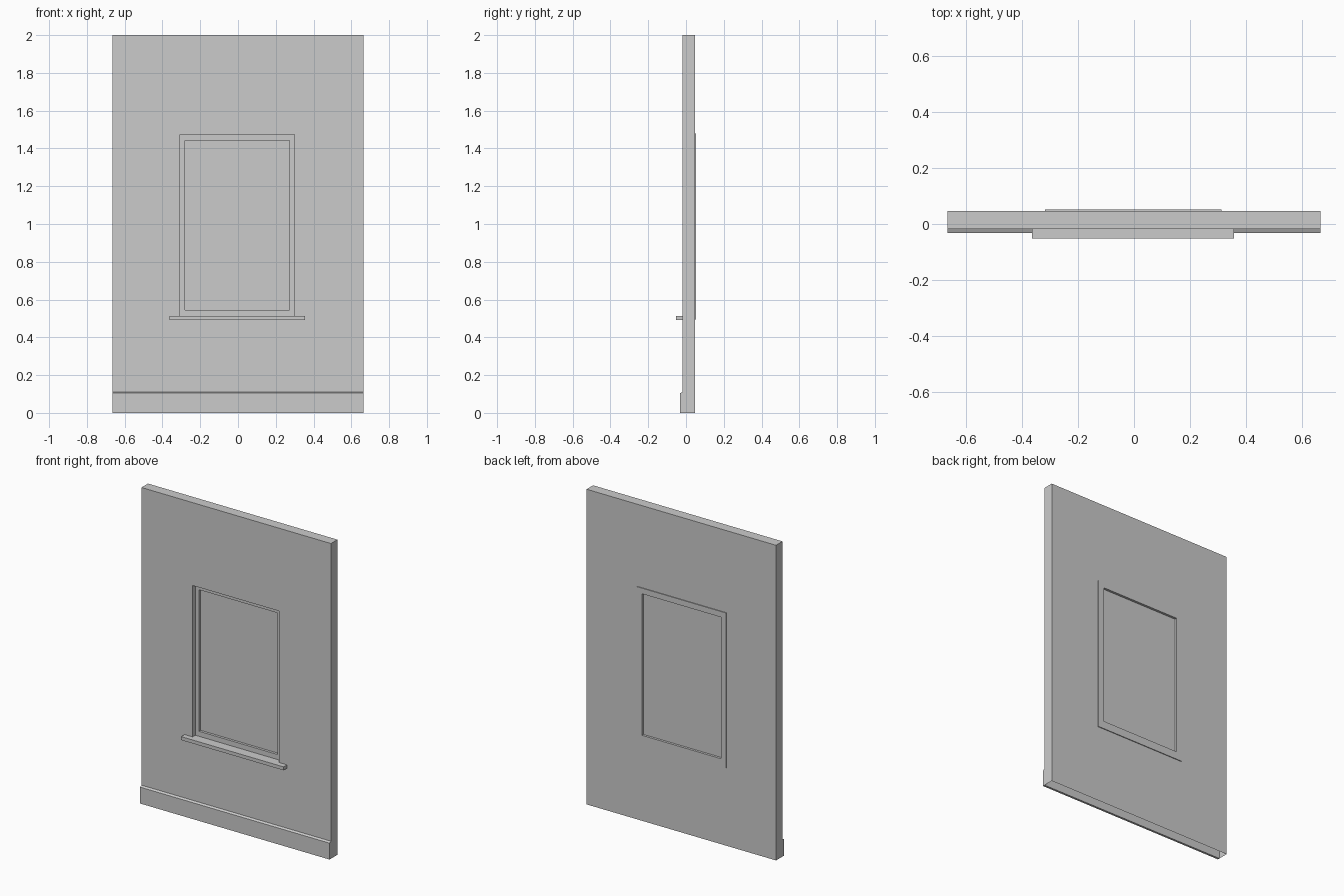
import bpy, bmesh

if "Cube" in bpy.data.objects:
    bpy.data.objects.remove(bpy.data.objects["Cube"])


def make_object(name, bm):
    bmesh.ops.recalc_face_normals(bm, faces=bm.faces)
    mesh = bpy.data.meshes.new(name)
    bm.to_mesh(mesh)
    bm.free()
    obj = bpy.data.objects.new(name, mesh)
    bpy.context.collection.objects.link(obj)
    return obj


def rect(bm, y, x0, x1, z0, z1):
    return [bm.verts.new((x, y, z)) for x, z in ((x0, z0), (x1, z0), (x1, z1), (x0, z1))]


def ring(name, outer, inner, y0, y1, open_bottom=False):
    """Rectangular slab with a rectangular hole, running from y0 to y1."""
    bm = bmesh.new()
    loops = [rect(bm, y0, *outer), rect(bm, y1, *outer), rect(bm, y1, *inner), rect(bm, y0, *inner)]
    for k in range(4):
        a, b = loops[k], loops[(k + 1) % 4]
        for i in range(4):
            if open_bottom and k == 0 and i == 0:
                continue
            j = (i + 1) % 4
            bm.faces.new((a[i], a[j], b[j], b[i]))
    return make_object(name, bm)


def extrude_profile(name, profile, x0, x1):
    """Closed y-z profile stretched along x."""
    bm = bmesh.new()
    ends = [[bm.verts.new((x, y, z)) for y, z in profile] for x in (x0, x1)]
    for end in ends:
        bm.faces.new(end)
    n = len(profile)
    for i in range(n):
        j = (i + 1) % n
        bm.faces.new((ends[0][i], ends[0][j], ends[1][j], ends[1][i]))
    return make_object(name, bm)


def box_profile(y0, y1, z0, z1):
    return [(y0, z0), (y1, z0), (y1, z1), (y0, z1)]


HALF = 0.665
FRONT, BACK = -0.018, 0.047

# Hollow wall panel with window opening, open underneath
ring("wall", (-HALF, HALF, 0, 2), (-0.306, 0.3, 0.5, 1.474), FRONT, BACK, open_bottom=True)

# Window frame, slightly proud of the back of the wall
ring("window_frame", (-0.318, 0.312, 0.495, 1.479), (-0.281, 0.272, 0.545, 1.443), 0.01, 0.052)

# Pane set into the middle of the frame
extrude_profile("window_pane", box_profile(0.026, 0.037, 0.54, 1.448), -0.286, 0.277)

# Projecting sill
extrude_profile("window_sill", box_profile(-0.052, 0.012, 0.491, 0.513), -0.363, 0.356)

# Skirting board with sloped top
extrude_profile("skirting_board", [(-0.032, 0), (FRONT, 0), (FRONT, 0.111), (-0.032, 0.104)], -HALF, HALF)
